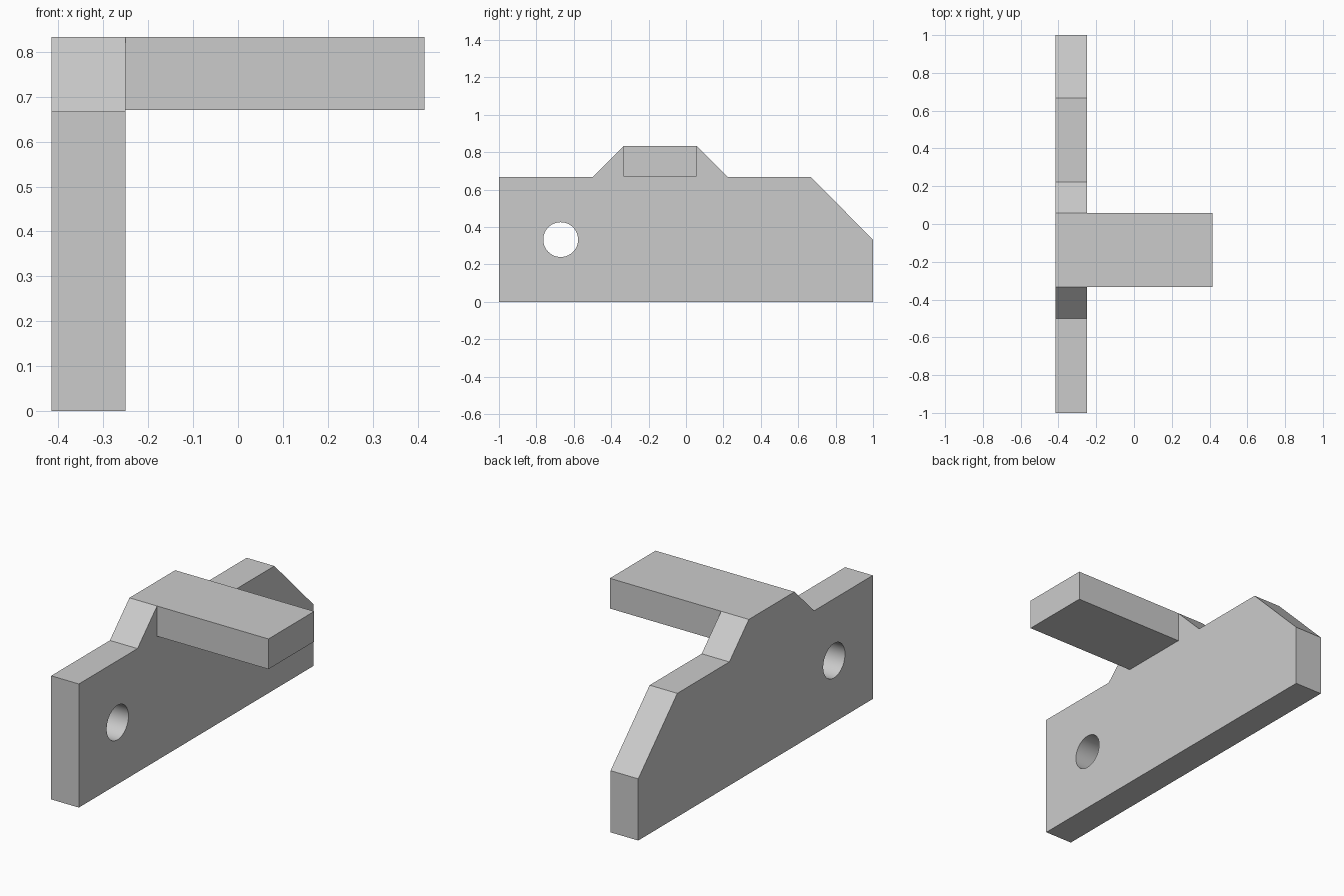
import bpy
import bmesh
from mathutils import Matrix, Vector

cube = bpy.data.objects.get("Cube")
if cube:
    bpy.data.objects.remove(cube, do_unlink=True)

GREY = (0.6, 0.6, 0.6, 1.0)
mat = bpy.data.materials.new("plain grey")
mat.use_nodes = True
mat.diffuse_color = GREY
mat.node_tree.nodes["Principled BSDF"].inputs["Base Color"].default_value = GREY


def add_object(name, bm):
    bmesh.ops.recalc_face_normals(bm, faces=bm.faces)
    mesh = bpy.data.meshes.new(name)
    bm.to_mesh(mesh)
    bm.free()
    mesh.materials.append(mat)
    obj = bpy.data.objects.new(name, mesh)
    bpy.context.collection.objects.link(obj)
    return obj


def extrude_profile(name, profile, x0, x1):
    """Extrude a (y, z) outline from x0 to x1."""
    bm = bmesh.new()
    face = bm.faces.new([bm.verts.new((x0, y, z)) for y, z in profile])
    moved = bmesh.ops.extrude_face_region(bm, geom=[face])["geom"]
    verts = [v for v in moved if isinstance(v, bmesh.types.BMVert)]
    bmesh.ops.translate(bm, verts=verts, vec=Vector((x1 - x0, 0, 0)))
    return add_object(name, bm)


def combine(target, tool, operation):
    """Apply a boolean and discard the tool object."""
    mod = target.modifiers.new("boolean", "BOOLEAN")
    mod.operation = operation
    mod.solver = "EXACT"
    mod.object = tool
    bpy.ops.object.select_all(action="DESELECT")
    bpy.context.view_layer.objects.active = target
    target.select_set(True)
    bpy.ops.object.modifier_apply(modifier=mod.name)
    bpy.data.objects.remove(tool, do_unlink=True)


LEFT, INNER, RIGHT = -0.415, -0.25, 0.415
SHOULDER, TOP = 0.667, 0.833
ARM_FRONT, ARM_BACK = -0.333, 0.057

# Upright plate with raised centre and chamfered back corner
bracket = extrude_profile("bracket", [
    (-1, 0), (1, 0), (1, 0.333), (0.667, SHOULDER), (0.223, SHOULDER),
    (ARM_BACK, TOP), (ARM_FRONT, TOP), (-0.5, SHOULDER), (-1, SHOULDER),
], LEFT, INNER)

# Sideways arm, flush with the top of the plate
arm = extrude_profile("arm", [
    (ARM_FRONT, 0.67), (ARM_BACK, 0.67), (ARM_BACK, TOP), (ARM_FRONT, TOP),
], INNER - 0.08, RIGHT)
combine(bracket, arm, "UNION")

# Round hole through the plate
bm = bmesh.new()
bmesh.ops.create_cone(
    bm, cap_ends=True, segments=64, radius1=0.093, radius2=0.093, depth=0.5,
    matrix=Matrix.Translation((-0.33, -0.67, 0.333)) @ Matrix.Rotation(1.5707963, 4, "Y"))
hole = add_object("hole_cutter", bm)
hole.hide_render = True
combine(bracket, hole, "DIFFERENCE")

bpy.ops.object.shade_smooth_by_angle()
